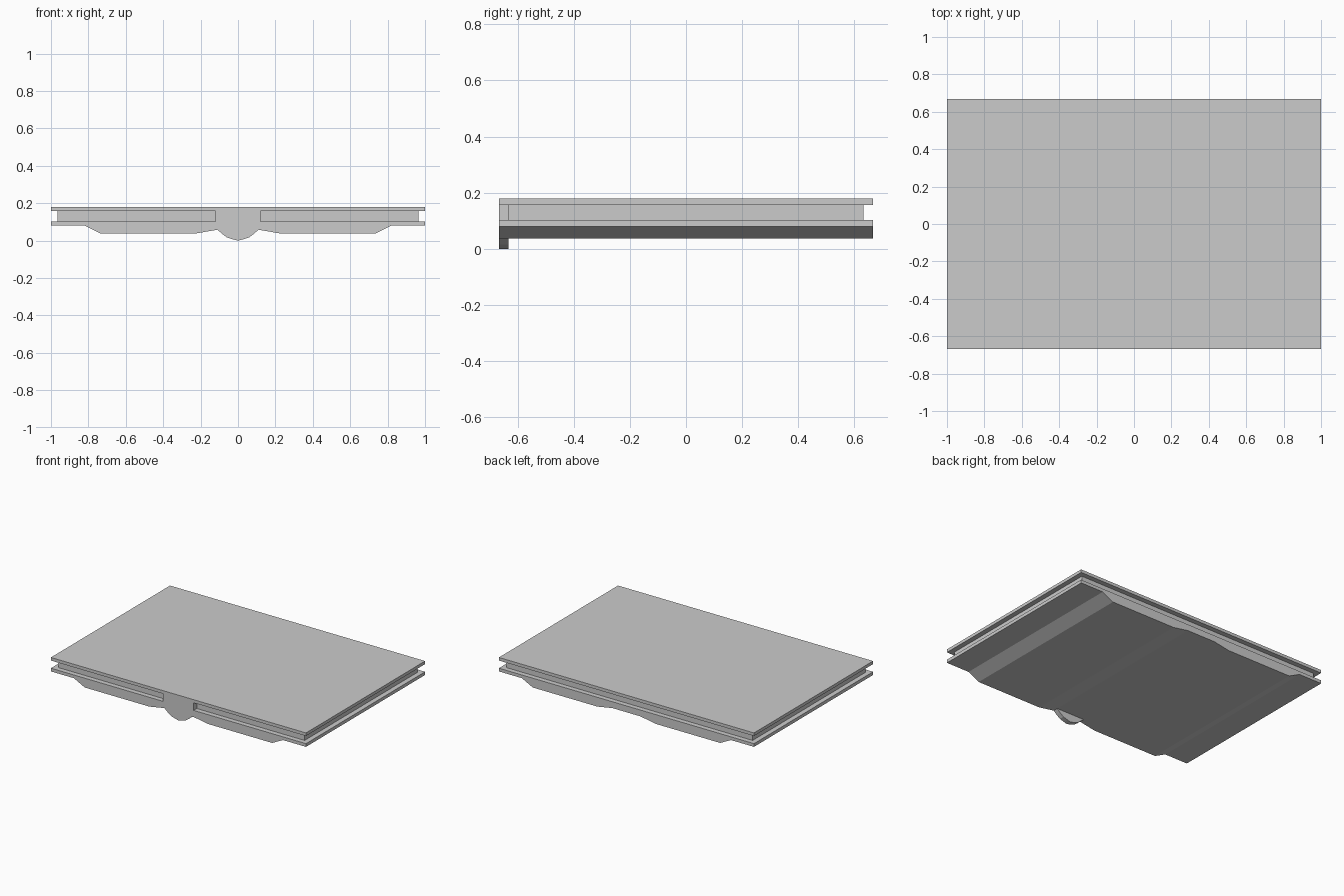
import bpy, bmesh

if "Cube" in bpy.data.objects:
    bpy.data.objects.remove(bpy.data.objects["Cube"])

HALF_Y = 0.667      # half depth of the plates
INSET = 0.035       # recess of the core behind the plate edges


def extrude_profile(name, points, y0, y1):
    """Extrude a closed (x, z) outline from y0 to y1."""
    bm = bmesh.new()
    face = bm.faces.new([bm.verts.new((x, y0, z)) for x, z in points])
    ext = bmesh.ops.extrude_face_region(bm, geom=[face])
    verts = [v for v in ext["geom"] if isinstance(v, bmesh.types.BMVert)]
    bmesh.ops.translate(bm, verts=verts, vec=(0, y1 - y0, 0))
    bmesh.ops.recalc_face_normals(bm, faces=bm.faces)
    mesh = bpy.data.meshes.new(name)
    bm.to_mesh(mesh)
    bm.free()
    obj = bpy.data.objects.new(name, mesh)
    bpy.context.collection.objects.link(obj)
    return obj


def slab(name, half_x, z0, z1, y0, y1):
    return extrude_profile(name, [(-half_x, z0), (half_x, z0), (half_x, z1), (-half_x, z1)], y0, y1)


def mirrored(right):
    """Complete an outline from its right half."""
    return right + [(-x, z) for x, z in reversed(right) if x > 0]


# Top plate, recessed core and front joining block
slab("top_plate", 1.0, 0.157, 0.179, -HALF_Y, HALF_Y)
slab("core", 1.0 - INSET, 0.103, 0.157, -HALF_Y + INSET, HALF_Y - INSET)
slab("front_block", 0.12, 0.103, 0.157, -HALF_Y, -HALF_Y + INSET)

# Lower plate with the two shallow bulges and the flat centre channel
base = mirrored([(0.11, 0.058), (0.23, 0.037), (0.735, 0.037),
                 (0.82, 0.08), (1.0, 0.08), (1.0, 0.103)])
extrude_profile("lower_plate", base, -HALF_Y, HALF_Y)

# Rounded catch hanging from the front edge
catch = mirrored([(0.0, 0.0), (0.022, 0.005), (0.058, 0.016), (0.085, 0.036), (0.11, 0.058)])
extrude_profile("front_catch", catch, -HALF_Y, -HALF_Y + INSET)
